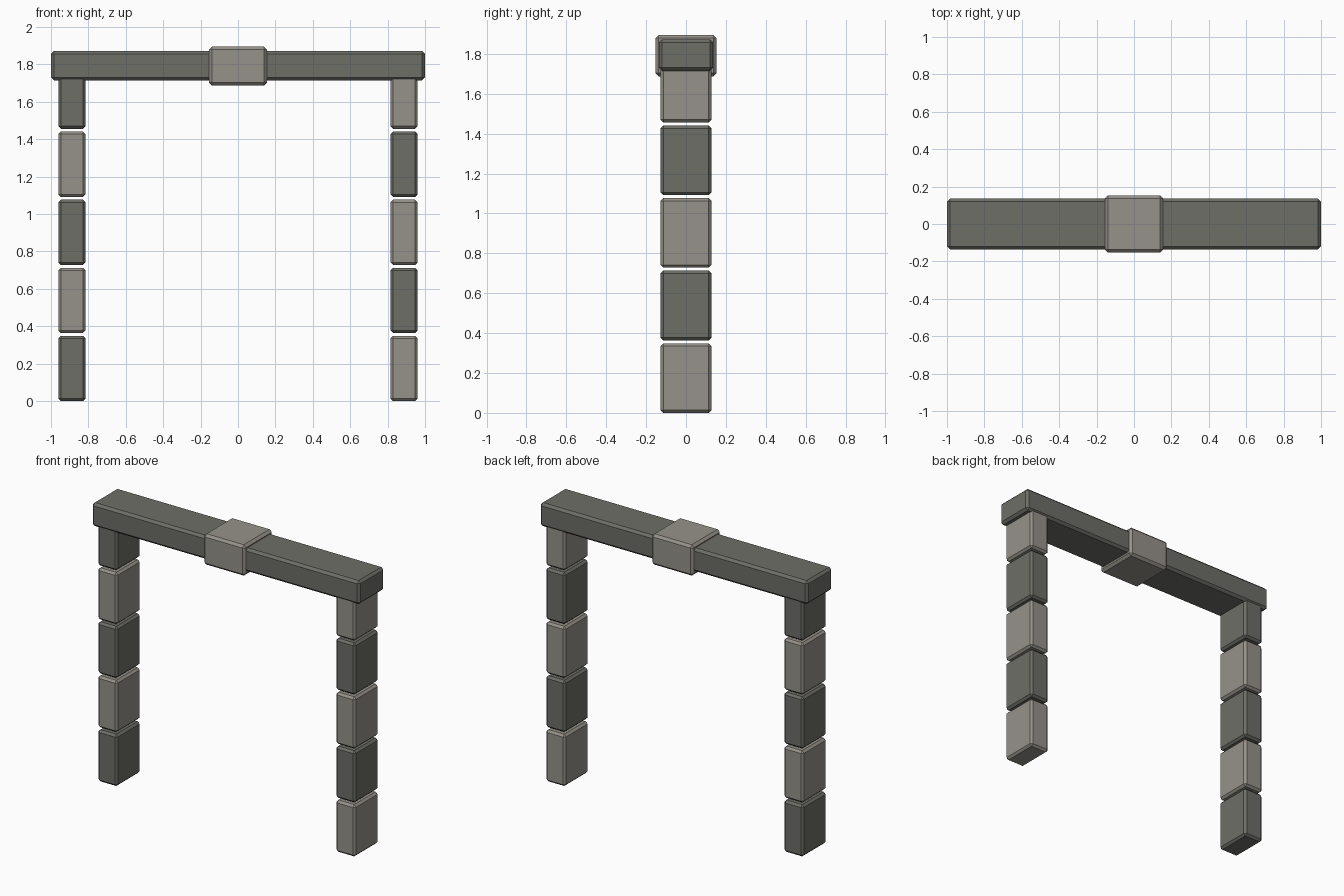
import bpy

if "Cube" in bpy.data.objects:
    bpy.data.objects.remove(bpy.data.objects["Cube"])


def material(name, srgb):
    mat = bpy.data.materials.new(name)
    lin = [((c / 255 + 0.055) / 1.055) ** 2.4 for c in srgb]
    mat.diffuse_color = (*lin, 1.0)
    mat.use_nodes = True
    mat.node_tree.nodes["Principled BSDF"].inputs["Base Color"].default_value = mat.diffuse_color
    return mat


dark = material("dark stone", (109, 110, 103))
light = material("light stone", (150, 146, 138))


def stone(name, center, size, chamfer, mat):
    """Box with flat chamfered edges."""
    bpy.ops.mesh.primitive_cube_add(size=1, location=center)
    ob = bpy.context.object
    ob.name = name
    ob.scale = size
    bpy.ops.object.transform_apply(location=False, rotation=False, scale=True)
    bevel = ob.modifiers.new("chamfer", 'BEVEL')
    bevel.width = chamfer
    bevel.segments = 1
    ob.data.materials.append(mat)
    return ob


# Pillars: five stacked blocks each, colours alternating and swapped by side
HEIGHT, PITCH = 0.349, 0.364
for side, label in ((-1, "left"), (1, "right")):
    for i in range(5):
        is_dark = (i % 2 == 0) == (side < 0)
        stone(f"{label}_pillar_block_{i + 1}",
              (side * 0.888, 0, i * PITCH + HEIGHT / 2),
              (0.146, 0.256, HEIGHT), 0.014, dark if is_dark else light)

# Lintel across the top
stone("lintel", (0, 0, 1.794), (2.0, 0.272, 0.158), 0.016, dark)

# Keystone wrapped around the middle of the lintel
stone("keystone", (0, 0, 1.791), (0.31, 0.306, 0.208), 0.016, light)
